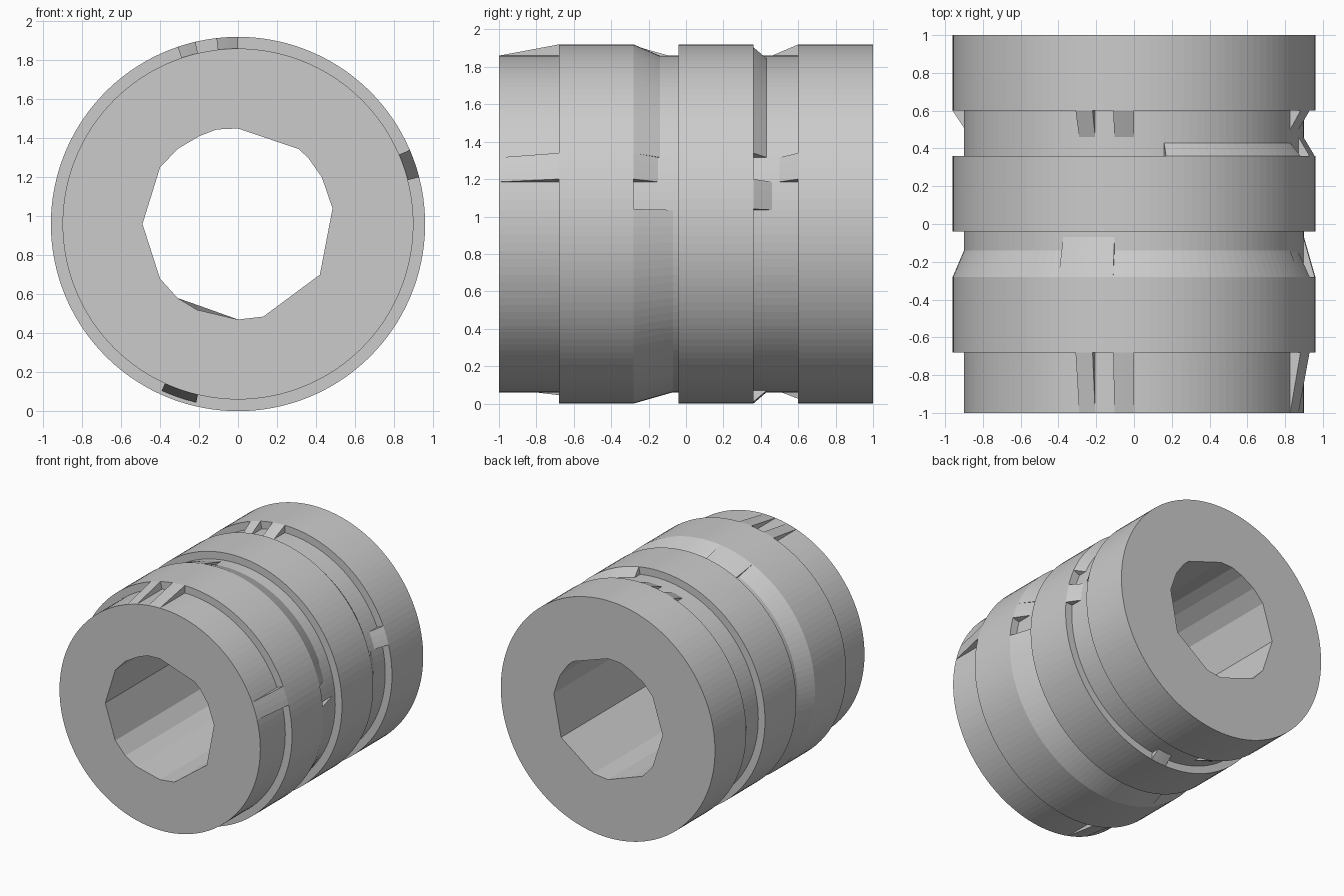
import bpy, bmesh, math

if "Cube" in bpy.data.objects:
    bpy.data.objects.remove(bpy.data.objects["Cube"])

CZ = 0.96          # height of the axis
R, RI = 0.96, 0.90  # band radius and groove floor radius

# Sectors around the axis (degrees from +x towards +z):
# start, front ramp radius, front groove taper end, rear groove chamfer end, rear ramp end
SECTORS = [
    (4.8, RI, -0.28, 0.46, 0.60),
    (14.5, R, -0.15, 0.36, 0.50),
    (23.3, RI, -0.14, 0.43, 0.60),
    (79.8, RI, -0.14, 0.36, 0.60),
    (90.0, R, -0.14, 0.36, 0.46),
    (96.6, RI, -0.07, 0.36, 0.60),
    (103.2, R, -0.07, 0.36, 0.46),
    (108.8, RI, -0.07, 0.36, 0.60),
    (114.6, RI, -0.14, 0.36, 0.60),
    (180.0, RI, -0.14, 0.36, 0.51),
    (245.4, 0.94, -0.07, 0.36, 0.45),
    (256.8, RI, -0.07, 0.36, 0.60),
    (270.0, RI, -0.07, 0.43, 0.60),
    (278.0, RI, -0.07, 0.36, 0.60),
]

# Bore outline (x, z)
BORE = [(0, 1.45), (.31, 1.345), (.36, 1.3), (.43, 1.2), (.485, 1.04), (.42, .70),
        (.13, .485), (0, .47), (-.21, .52), (-.31, .58), (-.40, .68), (-.49, .96),
        (-.40, 1.25), (-.31, 1.345), (-.20, 1.41), (-.11, 1.445)]


def profile(front, taper, chamfer, ramp):
    return [(-1, RI), (-.68, front), (-.68, R), (-.28, R), (taper, RI), (-.04, RI),
            (-.04, R), (.36, R), (chamfer, RI), (ramp, RI), (.60, R), (1, R)]


bm = bmesh.new()

# Outer shell: lathe each sector with its own profile
rings = []
for i, (a0, *shape) in enumerate(SECTORS):
    a1 = SECTORS[i + 1][0] if i + 1 < len(SECTORS) else SECTORS[0][0] + 360
    n = max(2, round((a1 - a0) / 2.8))
    for k in range(n + 1):
        a = math.radians(a0 + (a1 - a0) * k / n)
        rings.append([bm.verts.new((r * math.cos(a), y, CZ + r * math.sin(a)))
                      for y, r in profile(*shape)])
for i, ring in enumerate(rings):
    nxt = rings[(i + 1) % len(rings)]
    for j in range(len(ring) - 1):
        bm.faces.new((ring[j], ring[j + 1], nxt[j + 1], nxt[j]))

# Bore walls, with one corner shifting slightly towards the back
front = [bm.verts.new((x, -1, z)) for x, z in BORE]
back = [bm.verts.new((x, 1, .545 if z == .52 else z)) for x, z in BORE]
for i in range(len(BORE)):
    j = (i + 1) % len(BORE)
    bm.faces.new((front[i], front[j], back[j], back[i]))

bmesh.ops.remove_doubles(bm, verts=bm.verts, dist=1e-4)
bmesh.ops.dissolve_degenerate(bm, edges=bm.edges, dist=1e-5)

# End faces between the rim and the bore
for y in (-1, 1):
    rim = [e for e in bm.edges if e.is_boundary
           and all(abs(v.co.y - y) < 1e-4 for v in e.verts)]
    bmesh.ops.triangle_fill(bm, edges=rim, use_beauty=True, normal=(0, y, 0))
bmesh.ops.recalc_face_normals(bm, faces=bm.faces)

mesh = bpy.data.meshes.new("grooved_sleeve")
bm.to_mesh(mesh)
bm.free()
sleeve = bpy.data.objects.new("grooved_sleeve", mesh)
bpy.context.collection.objects.link(sleeve)

grey = bpy.data.materials.new("plain grey")
grey.diffuse_color = (0.6, 0.6, 0.6, 1)
grey.use_nodes = True
grey.node_tree.nodes["Principled BSDF"].inputs["Base Color"].default_value = grey.diffuse_color
mesh.materials.append(grey)
